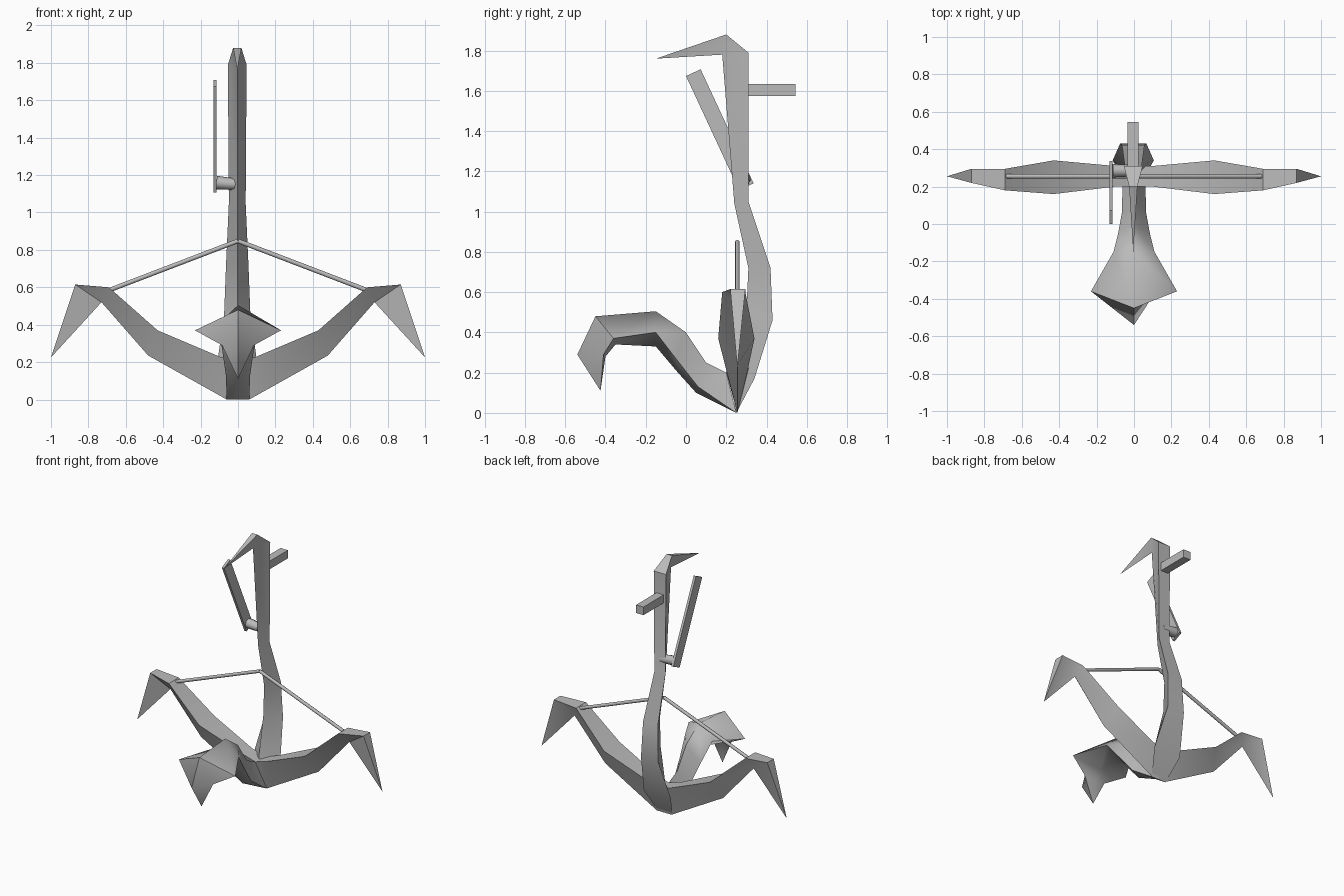
import bpy, bmesh, math
from mathutils import Vector, Matrix

if "Cube" in bpy.data.objects:
    bpy.data.objects.remove(bpy.data.objects["Cube"])

grey = bpy.data.materials.new("iron_grey")
grey.diffuse_color = (0.5, 0.5, 0.5, 1)
grey.use_nodes = True
grey.node_tree.nodes["Principled BSDF"].inputs["Base Color"].default_value = grey.diffuse_color


def finish(name, bm, angle=30):
    bmesh.ops.remove_doubles(bm, verts=bm.verts, dist=1e-4)
    bmesh.ops.recalc_face_normals(bm, faces=bm.faces)
    me = bpy.data.meshes.new(name)
    bm.to_mesh(me)
    bm.free()
    me.materials.append(grey)
    me.shade_smooth()
    me.set_sharp_from_angle(angle=math.radians(angle))
    ob = bpy.data.objects.new(name, me)
    bpy.context.collection.objects.link(ob)
    return ob


def loft(name, rings, tip, angle=30):
    """Skin a list of equal-sized rings and close them to a point."""
    bm = bmesh.new()
    rows = [[bm.verts.new(p) for p in r] for r in rings]
    n = len(rows[0])
    bm.faces.new(rows[0])
    for a, b in zip(rows, rows[1:]):
        for i in range(n):
            j = (i + 1) % n
            bm.faces.new((a[i], a[j], b[j], b[i]))
    end = bm.verts.new(tip)
    for i in range(n):
        bm.faces.new((rows[-1][i], rows[-1][(i + 1) % n], end))
    return finish(name, bm, angle)


def box(name, size, loc, tilt=0):
    bm = bmesh.new()
    m = Matrix.Translation(loc) @ Matrix.Rotation(tilt, 4, 'X') @ Matrix.Diagonal((*size, 1))
    bmesh.ops.create_cube(bm, size=1, matrix=m)
    return finish(name, bm)


def rod(name, a, b, r1, r2, sides):
    a, b = Vector(a), Vector(b)
    d = b - a
    bm = bmesh.new()
    m = Matrix.Translation((a + b) / 2) @ d.to_track_quat('Z', 'Y').to_matrix().to_4x4()
    bmesh.ops.create_cone(bm, cap_ends=True, segments=sides, radius1=r1, radius2=r2,
                          depth=d.length, matrix=m)
    return finish(name, bm, 50)


# Tall shank: flat back, ridge in front, hooked point on top
# (back y, back z, half width, front y, front z)
shank = [(.25, .0, .06, .24, .03), (.34, .17, .11, .25, .23), (.43, .46, .07, .30, .50),
         (.42, .72, .06, .31, .72), (.31, 1.05, .045, .24, 1.04),
         (.31, 1.79, .05, .18, 1.78), (.20, 1.88, .022, .18, 1.78)]
cx = -.004
loft("shank", [[(cx - w, by, bz), (cx + w, by, bz), (cx, fy, fz)]
               for by, bz, w, fy, fz in shank], (cx, -.15, 1.76))

# Side arms: flat on top, ridge underneath, barbed tip; strings to the middle
# (top x, front y, back y, top z, ridge x, ridge z)
arm = [(0, .20, .31, .20, 0, 0), (.10, .20, .31, .23, .06, 0), (.43, .16, .34, .37, .48, .235),
       (.69, .18, .295, .60, .73, .52), (.87, .22, .295, .615, .73, .52)]
for s, side in ((-1, "left"), (1, "right")):
    loft(side + "_arm", [[(s * x, f, z), (s * x, b, z), (s * rx, .255, rz)]
                         for x, f, b, z, rx, rz in arm], (s, .255, .225))
    rod(side + "_string", (s * .68, .255, .588), (0, .255, .848), .012, .012, 8)

# Front limb: wide curved blade with a downward claw
# (top y, z, half width, side y, side z, bottom y, z)
limb = [(.20, .20, .06, .25, .0, .25, .0), (.10, .25, .065, .06, .13, .05, .10),
        (.0, .40, .085, -.05, .27, -.04, .20), (-.15, .505, .11, -.15, .40, -.15, .33),
        (-.45, .48, .23, -.36, .37, -.35, .34), (-.54, .29, .085, -.41, .29, -.40, .28)]
loft("front_limb", [[(0, ty, tz), (w, sy, sz), (0, by, bz), (-w, sy, sz)]
                    for ty, tz, w, sy, sz, by, bz in limb], (0, -.425, .11), 65)

# Lever with its pivot peg
box("lever", (.018, .08, .625), (-.123, .168, 1.407), math.atan2(.26, .56))
rod("pivot_peg", (-.115, .285, 1.16), (0, .285, 1.15), .036, .03, 8)

# Rear block
box("rear_block", (.06, .25, .06), (-.005, .42, 1.605))
